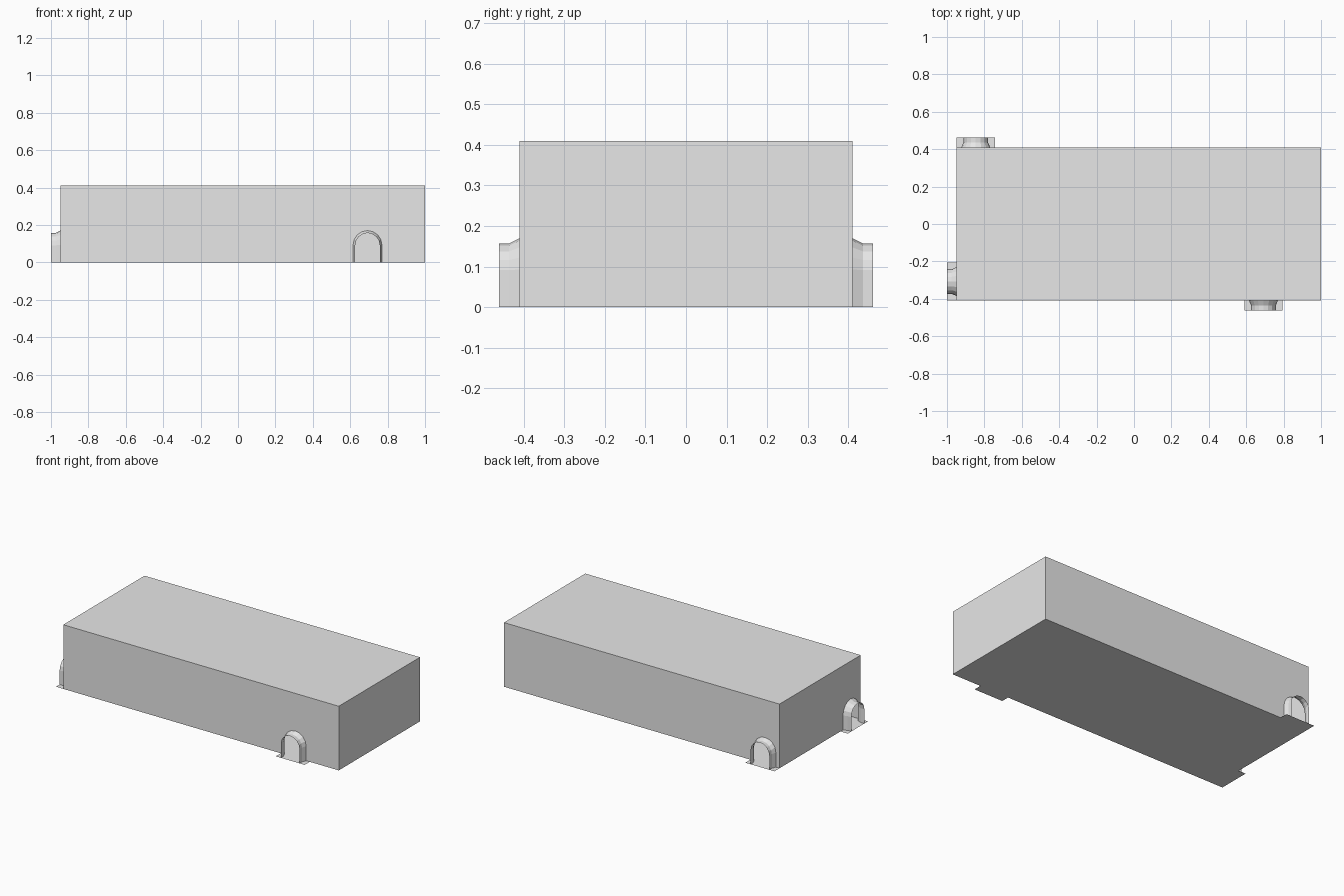
import bpy, math
from mathutils import Vector

if "Cube" in bpy.data.objects:
    bpy.data.objects.remove(bpy.data.objects["Cube"])

T = 2 / 19.5                      # tile size; the plan is a grid of these
X0, X1, Y, H, D = -1 + T / 2, 1.0, 4 * T, 4 * T, T / 2
SEG = 8

mat = bpy.data.materials.new("plain_grey")
mat.diffuse_color = (0.8, 0.8, 0.8, 1)
mat.use_nodes = True
mat.node_tree.nodes["Principled BSDF"].inputs["Base Color"].default_value = mat.diffuse_color


def make(name, verts, faces):
    me = bpy.data.meshes.new(name)
    me.from_pydata([tuple(v) for v in verts], [], faces)
    me.materials.append(mat)
    me.validate()
    ob = bpy.data.objects.new(name, me)
    bpy.context.collection.objects.link(ob)
    return ob


def arch(half, top):
    """Doorway outline (u, z) from one foot over the arch to the other."""
    spring = top - half
    pts = [(-half, 0.0)]
    for i in range(SEG + 1):
        a = math.pi * (1 - i / SEG)
        pts.append((half * math.cos(a), spring + half * math.sin(a)))
    return pts + [(half, 0.0)]


# depth out of the wall, half width, top height of the doorway surround
RINGS = [(0, 0.077, 0.170), (0.026, 0.066, 0.157), (D, 0.066, 0.157)]


def wall(name, a, b, door=None):
    """Sheet wall from a to b, outside on its right, with an optional arched doorway."""
    a, b = Vector((*a, 0)), Vector((*b, 0))
    along = (b - a).normalized()
    out = along.cross(Vector((0, 0, 1)))
    up = Vector((0, 0, H))
    verts = [a]
    if door is not None:
        def ring(depth, half, top):
            return [a + along * (door + u) + out * depth + Vector((0, 0, z))
                    for u, z in arch(half, top)]
        verts += ring(*RINGS[0])
        # open, flared surround around the doorway
        n = SEG + 3
        sv = [p for r in RINGS for p in ring(*r)]
        sf = [(k * n + i, k * n + i + 1, (k + 1) * n + i + 1, (k + 1) * n + i)
              for k in range(len(RINGS) - 1) for i in range(n - 1)]
        make(name + "_doorway", sv, sf)
    verts += [b, b + up, a + up]
    make(name, verts, [tuple(range(len(verts)))])


# four walls, going round anticlockwise seen from above
wall("front_wall", (X0, -Y), (X1, -Y), 16 * T)
wall("right_wall", (X1, -Y), (X1, Y))
wall("back_wall", (X1, Y), (X0, Y), 18 * T)
wall("left_wall", (X0, Y), (X0, -Y), 7 * T)

# roof and floor sheets
make("roof", [(X0, -Y, H), (X1, -Y, H), (X1, Y, H), (X0, Y, H)], [(0, 1, 2, 3)])
make("floor", [(X0, -Y, 0), (X1, -Y, 0), (X1, Y, 0), (X0, Y, 0)], [(3, 2, 1, 0)])


# thresholds: floor tabs outside each doorway
def threshold(name, xa, xb, ya, yb):
    make(name, [(xa, ya, 0), (xb, ya, 0), (xb, yb, 0), (xa, yb, 0)], [(3, 2, 1, 0)])


threshold("front_threshold", X0 + 15 * T, X0 + 17 * T, -Y - D, -Y)
threshold("back_threshold", X0, X0 + 2 * T, Y, Y + D)
threshold("left_threshold", X0 - D, X0, -Y, -Y + 2 * T)
